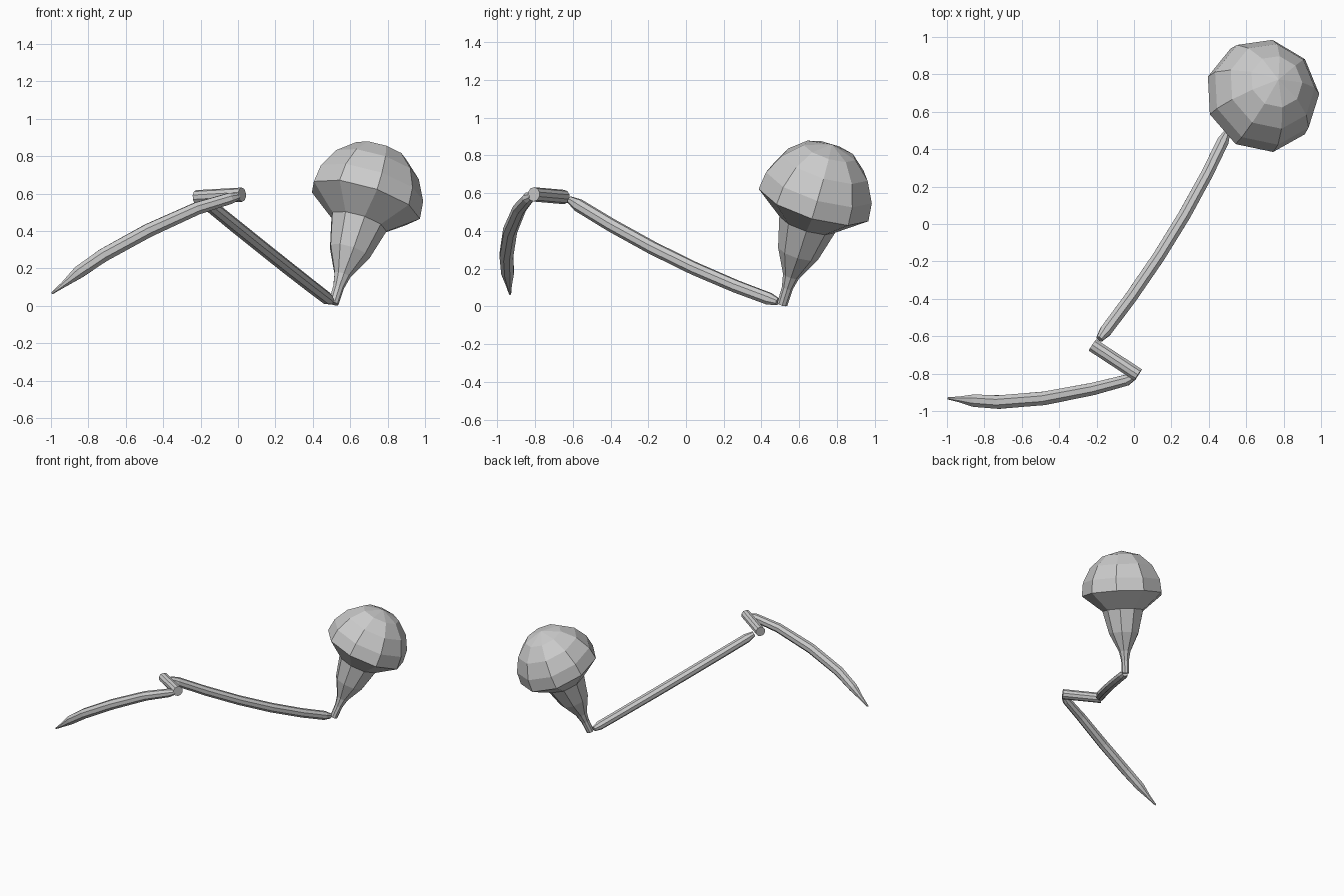
import bpy, bmesh, math
from mathutils import Vector

if "Cube" in bpy.data.objects:
    bpy.data.objects.remove(bpy.data.objects["Cube"])


def tube(name, path, radii, sides, phase=0.0, tip=None):
    """Loft rings of the given radii along a path; tip adds a closing apex point."""
    pts = [Vector(p) for p in path]
    bm = bmesh.new()
    rings = []
    for i, (p, r) in enumerate(zip(pts, radii)):
        d = (pts[min(i + 1, len(pts) - 1)] - pts[max(i - 1, 0)]).normalized()
        ref = Vector((1, 0, 0)) if d.z > 0.8 else Vector((0, 0, 1))
        a = (ref - d * ref.dot(d)).normalized()
        b = d.cross(a)
        ring = []
        for k in range(sides):
            t = phase + 2 * math.pi * k / sides
            ring.append(bm.verts.new(p + r * (a * math.cos(t) + b * math.sin(t))))
        rings.append(ring)
    for lo, hi in zip(rings, rings[1:]):
        for k in range(sides):
            n = (k + 1) % sides
            bm.faces.new((lo[k], lo[n], hi[n], hi[k]))
    bm.faces.new(rings[0][::-1])
    if tip is None:
        bm.faces.new(rings[-1])
    else:
        apex = bm.verts.new(tip)
        for k in range(sides):
            bm.faces.new((rings[-1][k], rings[-1][(k + 1) % sides], apex))
    bmesh.ops.recalc_face_normals(bm, faces=bm.faces)
    me = bpy.data.meshes.new(name)
    bm.to_mesh(me)
    bm.free()
    ob = bpy.data.objects.new(name, me)
    bpy.context.collection.objects.link(ob)
    return ob


# Tilted bulb with flared neck: (distance along axis, radius)
base = Vector((0.51, 0.51, 0.012))
axis = Vector((0.31, 0.31, 1)).normalized()
profile = [(0, 0.028), (0.095, 0.03), (0.165, 0.045), (0.30, 0.113), (0.47, 0.157),
           (0.59, 0.308), (0.69, 0.297), (0.80, 0.24), (0.885, 0.145)]
tube("bulb", [base + axis * t for t, r in profile], [r for t, r in profile],
     9, math.radians(43), base + axis * 0.925)

# Long, slightly bowed arm
start, end = Vector((0.495, 0.485, 0.025)), Vector((-0.185, -0.615, 0.565))
bow = Vector((0.047, 0, -0.042))
steps = [0, 0.04, 0.2, 0.4, 0.6, 0.8, 0.96, 1]
tube("long_arm", [start.lerp(end, t) + bow * 4 * t * (1 - t) for t in steps],
     [0.02, 0.034, 0.035, 0.036, 0.036, 0.036, 0.035, 0.02], 8, math.pi / 8)

# Short cross cylinder
tube("cross_link", [(-0.222, -0.647, 0.58), (0.022, -0.807, 0.594)],
     [0.038, 0.038], 10)

# Curved outer arm tapering to a point
tube("outer_arm",
     [(0.0, -0.815, 0.585), (-0.04, -0.835, 0.575), (-0.22, -0.882, 0.52),
      (-0.48, -0.932, 0.402), (-0.72, -0.952, 0.27), (-0.85, -0.945, 0.18),
      (-0.93, -0.938, 0.115), (-0.995, -0.932, 0.066)],
     [0.02, 0.032, 0.036, 0.039, 0.039, 0.036, 0.017, 0.006], 8, math.pi / 8)
